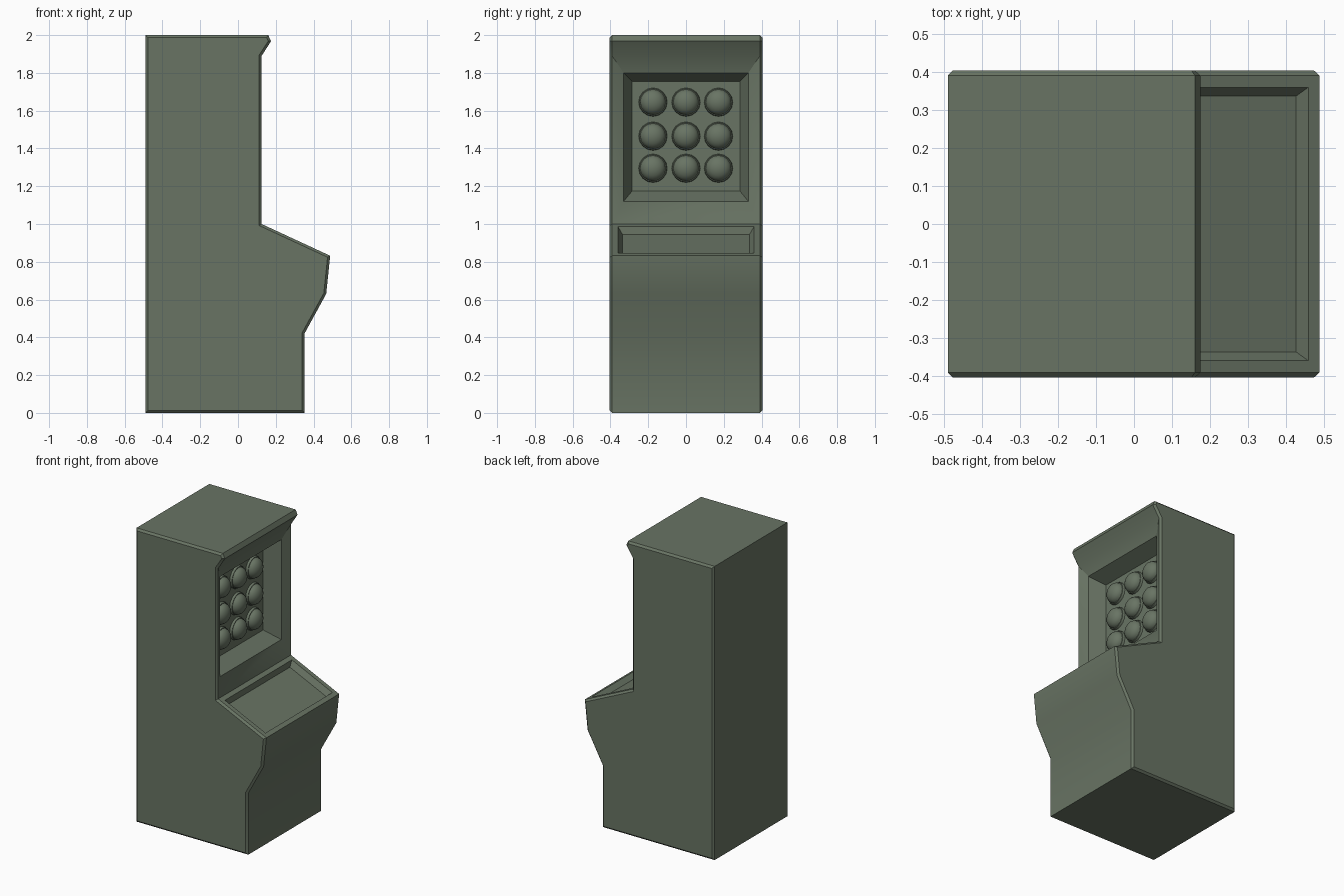
import bpy, bmesh, math
from mathutils import Vector, Matrix

if "Cube" in bpy.data.objects:
    bpy.data.objects.remove(bpy.data.objects["Cube"])

# single flat grey-green colour
paint = bpy.data.materials.new("grey green")
paint.diffuse_color = (0.14, 0.175, 0.127, 1)
paint.use_nodes = True
paint.node_tree.nodes["Principled BSDF"].inputs["Base Color"].default_value = paint.diffuse_color


def finish(bm, name, angle=30):
    me = bpy.data.meshes.new(name)
    bm.to_mesh(me)
    bm.free()
    me.materials.append(paint)
    ob = bpy.data.objects.new(name, me)
    bpy.context.collection.objects.link(ob)
    bpy.ops.object.select_all(action='DESELECT')
    ob.select_set(True)
    bpy.context.view_layer.objects.active = ob
    bpy.ops.object.shade_smooth_by_angle(angle=math.radians(angle))
    return ob


def face_near(bm, point):
    return min(bm.faces, key=lambda f: (f.calc_center_median() - Vector(point)).length)


def inset_to(bm, face, centre, along, half_y, half_a, depth):
    """Inset a face and move its inner loop to an exact sunken rectangle."""
    mid, n = face.calc_center_median(), face.normal.copy()
    signs = [(v, math.copysign(1, v.co.y), math.copysign(1, (v.co - mid).dot(along)))
             for v in face.verts]
    old = [v.co.copy() for v in face.verts]
    bmesh.ops.inset_individual(bm, faces=[face], thickness=0.01)
    for v in face.verts:
        i = min(range(len(old)), key=lambda k: (old[k] - v.co).length)
        _, sy, sa = signs[i]
        v.co = Vector(centre) + Vector((0, sy * half_y, 0)) + along * sa * half_a - n * depth


# cabinet: side profile extruded across, with chamfered side edges
profile = [(-0.49, 0), (0.352, 0), (0.352, 0.42), (0.467, 0.63), (0.488, 0.832),
           (0.125, 1.0), (0.125, 1.89), (0.175, 1.968), (0.16, 2.0), (-0.49, 2.0)]
bm = bmesh.new()
cap = bm.faces.new([bm.verts.new((x, -0.404, z)) for x, z in profile])
ext = bmesh.ops.extrude_face_region(bm, geom=[cap], use_keep_orig=True)
bmesh.ops.translate(bm, vec=(0, 0.808, 0),
                    verts=[g for g in ext['geom'] if isinstance(g, bmesh.types.BMVert)])
bmesh.ops.recalc_face_normals(bm, faces=bm.faces)
rims = [e for e in bm.edges if abs(e.verts[0].co.y - e.verts[1].co.y) < 0.01]
bmesh.ops.bevel(bm, geom=rims, offset=0.013, segments=1, affect='EDGES')
bm.normal_update()

# screen recess: shallow dish, then steep walls
up = Vector((0, 0, 1))
screen = face_near(bm, (0.125, 0, 1.445))
inset_to(bm, screen, (0.125, 0, 1.46), up, 0.33, 0.34, 0.03)
bm.normal_update()
inset_to(bm, screen, (0.095, 0, 1.465), up, 0.285, 0.29, 0.105)

# sunken control panel on the sloping deck
slope = Vector((0.363, 0, -0.168)).normalized()
deck = face_near(bm, (0.3065, 0, 0.916))
mid = deck.calc_center_median()
inset_to(bm, deck, mid, slope, 0.36, 0.168, 0)
inset_to(bm, deck, mid, slope, 0.337, 0.15, 0.037)
bm.normal_update()
finish(bm, "cabinet")

# nine domed lamps, each on a round rim
turn = Matrix.Rotation(math.pi / 2, 4, 'Y')
for row, z in enumerate((1.295, 1.465, 1.645)):
    for col, y in enumerate((-0.175, 0, 0.172)):
        tag = f"{row + 1}_{col + 1}"
        bm = bmesh.new()
        bmesh.ops.create_cone(bm, cap_ends=True, segments=16, radius1=0.076, radius2=0.072,
                              depth=0.016, matrix=Matrix.Translation((-0.003, y, z)) @ turn)
        finish(bm, "lamp_rim_" + tag)
        bm = bmesh.new()
        bmesh.ops.create_uvsphere(bm, u_segments=16, v_segments=10, radius=0.068, matrix=turn)
        bmesh.ops.delete(bm, geom=[v for v in bm.verts if v.co.x < -0.005], context='VERTS')
        bmesh.ops.scale(bm, vec=(0.7, 1, 1), verts=bm.verts)
        bmesh.ops.translate(bm, vec=(0.004, y, z), verts=bm.verts)
        finish(bm, "lamp_dome_" + tag, 40)
